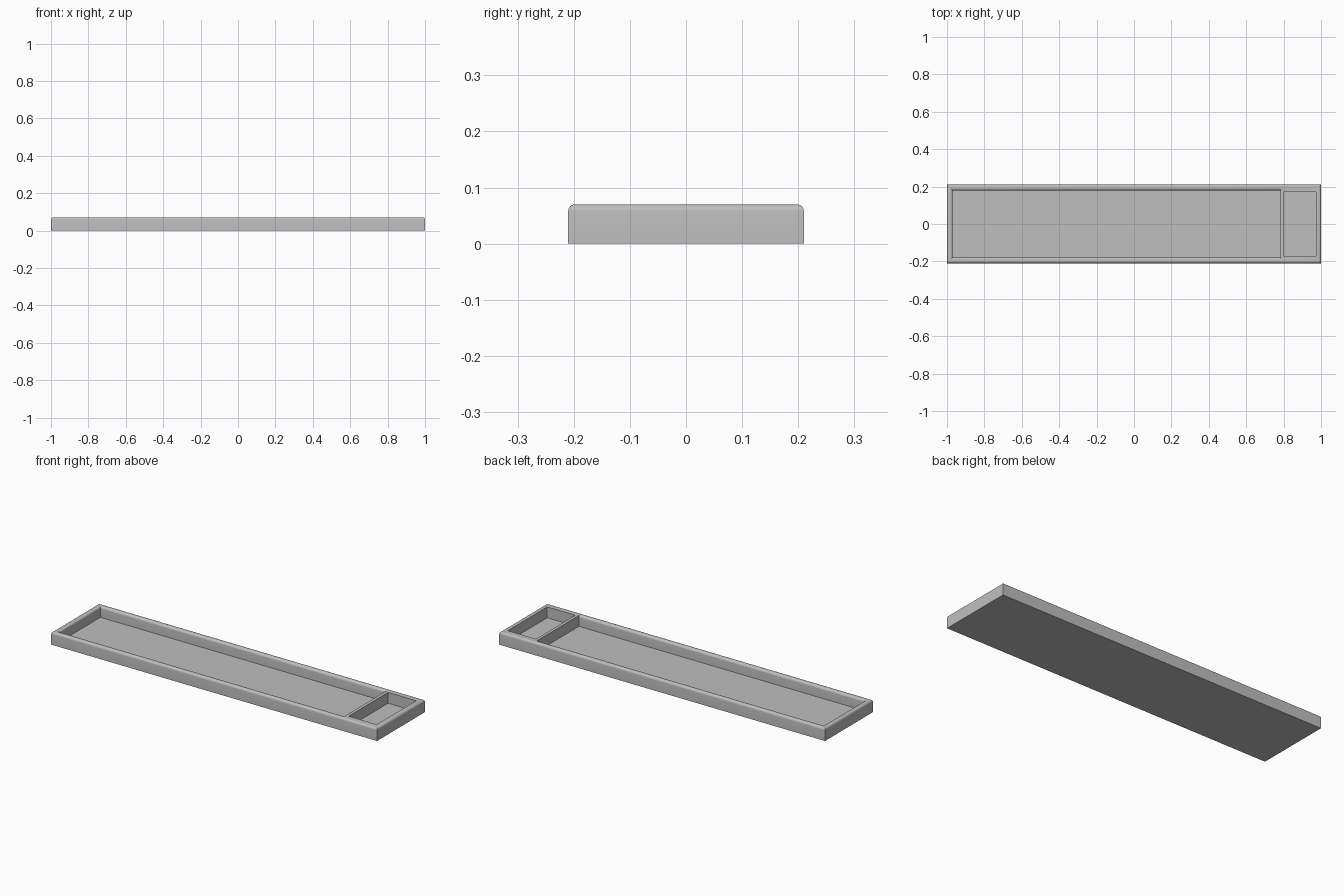
import bpy
import bmesh
import math

cube = bpy.data.objects.get("Cube")
if cube:
    bpy.data.objects.remove(cube, do_unlink=True)

# Overall sizes
HALF_X, HALF_Y, TOP, FLOOR = 1.0, 0.21, 0.07, 0.01
ROUND, STEPS = 0.012, 6

grey = bpy.data.materials.new("plain_grey")
grey.use_nodes = True
grey.diffuse_color = (0.52, 0.52, 0.52, 1)
grey.node_tree.nodes["Principled BSDF"].inputs["Base Color"].default_value = grey.diffuse_color


def stacked_block(name, rings):
    """Closed solid from stacked rectangles (left, right, half width, height)."""
    bm = bmesh.new()
    loops = []
    for left, right, y, z in rings:
        corners = ((left, -y), (right, -y), (right, y), (left, y))
        loops.append([bm.verts.new((cx, cy, z)) for cx, cy in corners])
    for low, high in zip(loops, loops[1:]):
        for i in range(4):
            j = (i + 1) % 4
            bm.faces.new((low[i], low[j], high[j], high[i]))
    bm.faces.new(loops[0][::-1])
    bm.faces.new(loops[-1])
    bmesh.ops.recalc_face_normals(bm, faces=bm.faces)
    mesh = bpy.data.meshes.new(name)
    bm.to_mesh(mesh)
    bm.free()
    mesh.materials.append(grey)
    obj = bpy.data.objects.new(name, mesh)
    bpy.context.collection.objects.link(obj)
    return obj


# Quarter-round offsets: (distance from the wall, height above the start)
arc = [(ROUND * (1 - math.cos(a)), ROUND * math.sin(a))
       for a in (math.pi / 2 * i / STEPS for i in range(STEPS + 1))]

# Solid body with a rounded outer top edge
body_rings = [(-HALF_X, HALF_X, HALF_Y, 0)]
body_rings += [(-HALF_X + d, HALF_X - d, HALF_Y - d, TOP - ROUND + h) for d, h in arc]
tray = stacked_block("tray", body_rings)

# Long pocket: its rim rolls outward on three sides, straight at the divider
left, divider, half = -0.97, 0.783, 0.18
long_rings = [(left, divider, half, FLOOR)]
long_rings += [(left - d, divider, half + d, TOP - ROUND + h) for d, h in arc]
long_rings.append((left - ROUND, divider, half + ROUND, TOP + 0.02))
long_pocket = stacked_block("long_pocket_cutter", long_rings)

# Small sharp-edged pocket at the end
small_pocket = stacked_block("small_pocket_cutter", [
    (0.80, 0.972, 0.172, FLOOR), (0.80, 0.972, 0.172, TOP + 0.02)])

# Cut both pockets and bake the result
cutters = (long_pocket, small_pocket)
for cutter in cutters:
    cutter.hide_render = True
    mod = tray.modifiers.new(cutter.name, 'BOOLEAN')
    mod.operation = 'DIFFERENCE'
    mod.solver = 'EXACT'
    mod.object = cutter
bpy.context.view_layer.update()
evaluated = tray.evaluated_get(bpy.context.evaluated_depsgraph_get())
baked = bpy.data.meshes.new_from_object(evaluated)
tray.modifiers.clear()
tray.data = baked
for cutter in cutters:
    bpy.data.objects.remove(cutter, do_unlink=True)

# Smooth the rolled rims, keep the corners crisp
bpy.ops.object.select_all(action='DESELECT')
tray.select_set(True)
bpy.context.view_layer.objects.active = tray
bpy.ops.object.shade_smooth_by_angle(angle=math.radians(30))
